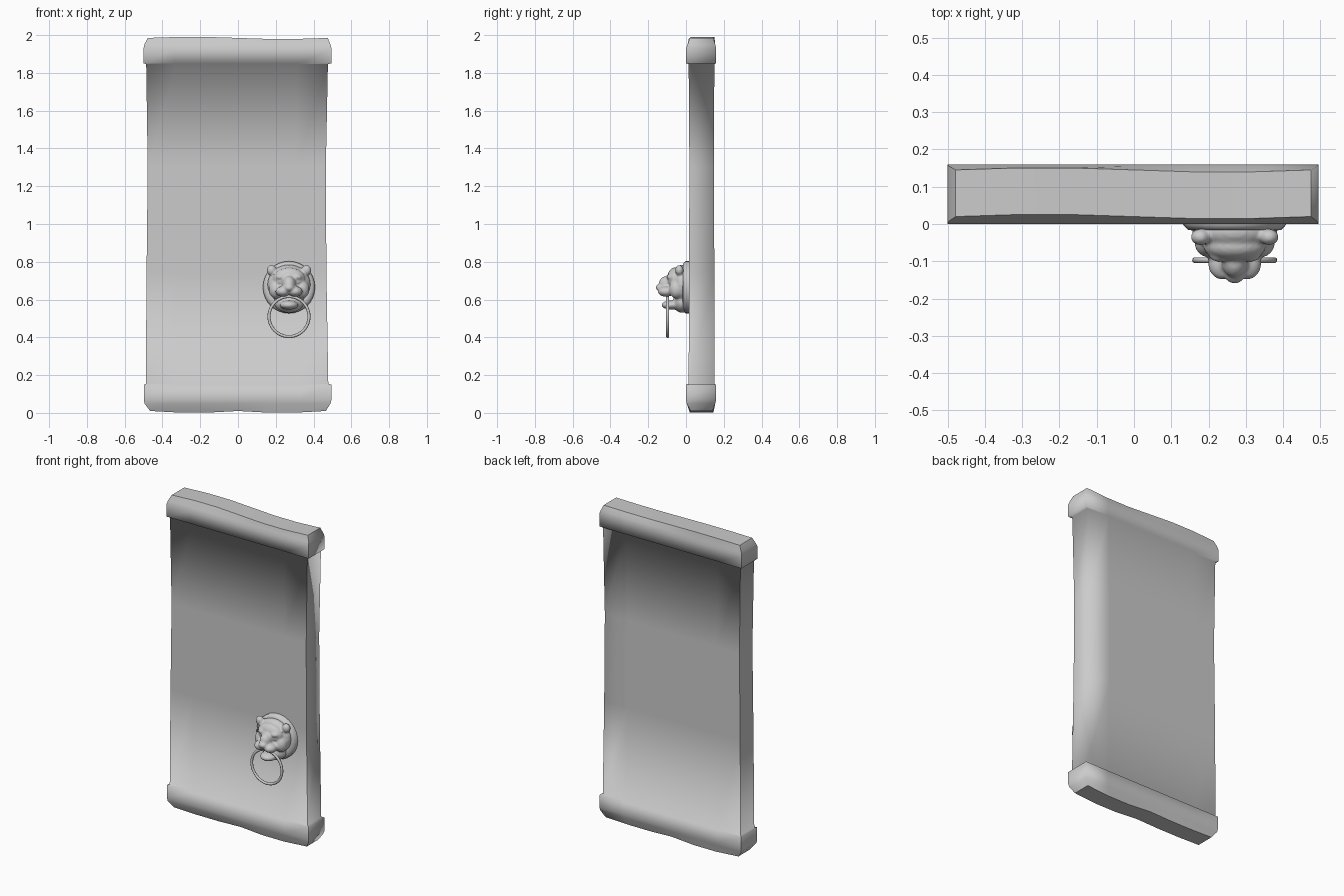
import bpy, bmesh, math
from mathutils import Matrix, Vector

cube = bpy.data.objects.get("Cube")
if cube:
    bpy.data.objects.remove(cube, do_unlink=True)

stone = bpy.data.materials.new("grey stone")
stone.use_nodes = True
GREY = (0.6, 0.6, 0.6, 1)
stone.diffuse_color = GREY
stone.node_tree.nodes["Principled BSDF"].inputs["Base Color"].default_value = GREY


def make(name, bm):
    mesh = bpy.data.meshes.new(name)
    bmesh.ops.recalc_face_normals(bm, faces=bm.faces)
    for f in bm.faces:
        f.smooth = True
    bm.to_mesh(mesh)
    bm.free()
    ob = bpy.data.objects.new(name, mesh)
    bpy.context.collection.objects.link(ob)
    mesh.materials.append(stone)
    return ob


# Door slab: stacked rectangles (z, left x, right x, front y, back y)
LEVELS = [
    (0.01, -0.465, 0.465, 0.025, 0.14),
    (0.05, -0.495, 0.49, 0.004, 0.155),
    (0.07, -0.498, 0.495, 0.0, 0.16),
    (0.15, -0.498, 0.495, 0.0, 0.16),
    (0.153, -0.488, 0.478, 0.014, 0.15),
    (0.75, -0.484, 0.468, 0.016, 0.15),
    (1.3, -0.478, 0.465, 0.018, 0.148),
    (1.847, -0.486, 0.476, 0.014, 0.15),
    (1.85, -0.5, 0.495, 0.0, 0.16),
    (1.93, -0.5, 0.495, 0.0, 0.16),
    (1.95, -0.496, 0.49, 0.008, 0.155),
    (1.985, -0.478, 0.475, 0.02, 0.145),
]
COLS = 6
bm = bmesh.new()
rings = []
for i, (z, x0, x1, y0, y1) in enumerate(LEVELS):
    ring = []
    for y, order in ((y0, range(COLS + 1)), (y1, range(COLS, -1, -1))):
        for c in order:
            t = c / COLS
            wave = 0.006 * math.sin(math.tau * t)
            end = i in (0, len(LEVELS) - 1)
            dz = (wave if i else -abs(wave) * 1.6) if end else 0
            dy = wave if end else 0
            ring.append(bm.verts.new((x0 + (x1 - x0) * t, y + dy, z + dz)))
    rings.append(ring)
n = len(rings[0])
for a, b in zip(rings, rings[1:]):
    for k in range(n):
        bm.faces.new((a[k], a[(k + 1) % n], b[(k + 1) % n], b[k]))
for ring in (rings[0], rings[-1]):
    for c in range(COLS):
        bm.faces.new((ring[c], ring[c + 1], ring[n - 2 - c], ring[n - 1 - c]))
    for k in range(n):
        bm.edges.get((ring[k], ring[(k + 1) % n])).smooth = False
# Crisp upright corners, softened at the left rear
for a, b in zip(rings, rings[1:]):
    for k in (0, COLS, n - 1):
        bm.edges.get((a[k], b[k])).smooth = False
make("door_slab", bm)

# Knocker back plate: shallow domed disc turned about y
KX, KZ = 0.27, 0.665
PROFILE = [(0.138, 0.03), (0.138, -0.002), (0.125, -0.016), (0.105, -0.018), (0.09, -0.01)]
bm = bmesh.new()
prev = None
for r, y in PROFILE:
    ring = [bm.verts.new((KX + r * math.cos(math.tau * k / 32), y,
                          KZ + r * math.sin(math.tau * k / 32))) for k in range(32)]
    if prev:
        for k in range(32):
            j = (k + 1) % 32
            bm.faces.new((prev[k], prev[j], ring[j], ring[k]))
    prev = ring
bm.faces.new(prev)
make("knocker_plate", bm)


# Lion head: blended lumps, mirrored about the centre of the plate
def lump(bm, x, y, z, rx, ry, rz):
    for side in ((1, -1) if x else (1,)):
        m = Matrix.Translation(Vector((KX + side * x, y, KZ + z)))
        bmesh.ops.create_uvsphere(bm, u_segments=20, v_segments=12, radius=1,
                                  matrix=m @ Matrix.Diagonal((rx, ry, rz, 1)))


bm = bmesh.new()
lump(bm, 0, -0.02, 0.015, 0.115, 0.06, 0.105)     # skull
lump(bm, 0, -0.06, 0.045, 0.085, 0.04, 0.06)      # forehead
lump(bm, 0, -0.10, 0.015, 0.036, 0.045, 0.045)    # nose bridge
lump(bm, 0, -0.135, -0.002, 0.028, 0.025, 0.02)   # nose
lump(bm, 0.032, -0.105, -0.022, 0.04, 0.045, 0.028)  # muzzle
lump(bm, 0.042, -0.075, 0.054, 0.03, 0.028, 0.018)   # brows
lump(bm, 0.047, -0.08, 0.03, 0.014, 0.014, 0.012)    # eyes
lump(bm, 0.068, -0.05, -0.01, 0.04, 0.04, 0.05)      # cheeks
lump(bm, 0.092, -0.035, 0.09, 0.026, 0.022, 0.028)   # ears
lump(bm, 0, -0.075, -0.094, 0.05, 0.055, 0.025)   # lower jaw
lump(bm, 0, -0.02, -0.08, 0.08, 0.05, 0.055)      # throat
head = make("lion_head", bm)
remesh = head.modifiers.new("blend", "REMESH")
remesh.mode = "VOXEL"
remesh.voxel_size = 0.006
remesh.use_smooth_shade = True
soft = head.modifiers.new("soften", "SMOOTH")
soft.factor = 0.5
soft.iterations = 4

# Ring hanging from the mouth
bpy.ops.mesh.primitive_torus_add(major_radius=0.106, minor_radius=0.008,
                                 major_segments=40, minor_segments=10,
                                 location=(KX, -0.097, 0.51),
                                 rotation=(math.pi / 2, 0, 0))
knocker_ring = bpy.context.object
knocker_ring.name = "knocker_ring"
knocker_ring.data.materials.append(stone)
bpy.ops.object.shade_smooth()
